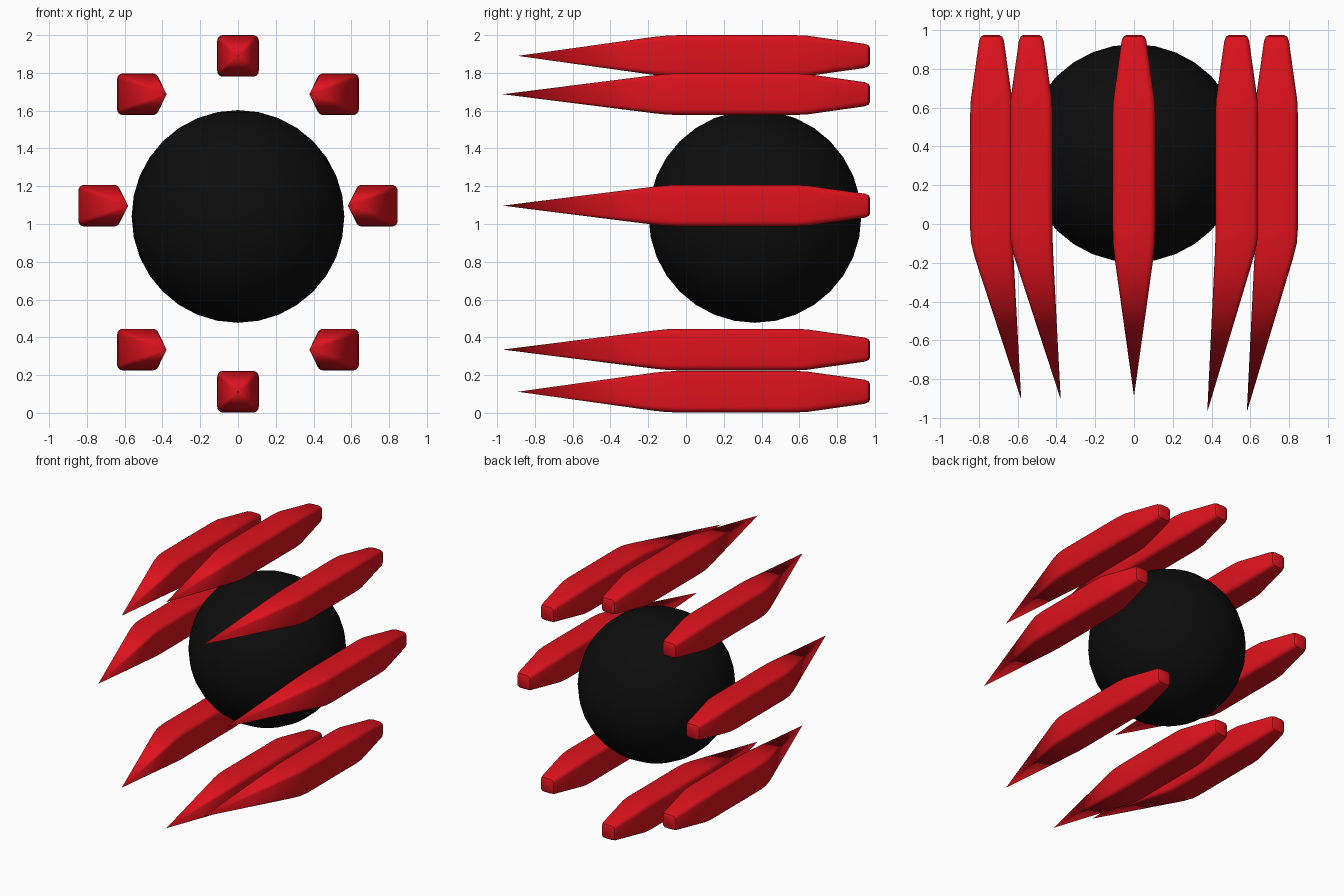
import bpy, bmesh
from math import sin, cos, pi, radians

if "Cube" in bpy.data.objects:
    bpy.data.objects.remove(bpy.data.objects["Cube"])


def material(name, color):
    m = bpy.data.materials.new(name)
    m.diffuse_color = color
    m.use_nodes = True
    m.node_tree.nodes["Principled BSDF"].inputs["Base Color"].default_value = m.diffuse_color
    return m


red = material("red", (0.72, 0.006, 0.012, 1))
black = material("black", (0.004, 0.004, 0.004, 1))


def smooth(ob):
    bpy.ops.object.select_all(action='DESELECT')
    ob.select_set(True)
    bpy.context.view_layer.objects.active = ob
    bpy.ops.object.shade_smooth_by_angle(angle=radians(30))


# Rounded-square outline, scaled to a half-width of h
def rounded_square(h, r, steps=4):
    pts = []
    for k, (sx, sz) in enumerate(((1, 1), (-1, 1), (-1, -1), (1, -1))):
        for i in range(steps + 1):
            a = k * pi / 2 + i / steps * pi / 2
            pts.append((sx * (h - r) + r * cos(a), sz * (h - r) + r * sin(a)))
    return pts


# Body stations from the blunt back end: y, half-width, corner radius
BODY = [(0.975, 0.040, 0.020), (0.967, 0.055, 0.027), (0.945, 0.064, 0.028),
        (0.64, 0.107, 0.030), (0.57, 0.11, 0.030), (-0.03, 0.11, 0.030)]


def spike(name, x, z, tip_x, tip_y):
    bm = bmesh.new()
    stations = [(y, h, r, x) for y, h, r in BODY]
    # rounded shoulder leading into the pointed nose
    for y, t in ((-0.10, 0.02), (-0.17, 0.085)):
        stations.append((y, 0.11 * (1 - t), 0.03 * (1 - t), x + (tip_x - x) * t))
    rings = [[bm.verts.new((cx + px, y, z + pz)) for px, pz in rounded_square(h, r)]
             for y, h, r, cx in stations]
    n = len(rings[0])
    for a, b in zip(rings, rings[1:]):
        for i in range(n):
            j = (i + 1) % n
            bm.faces.new((a[i], a[j], b[j], b[i]))
    tip = bm.verts.new((tip_x, tip_y, z))
    for i in range(n):
        bm.faces.new((rings[-1][i], rings[-1][(i + 1) % n], tip))
    bm.faces.new(rings[0])
    bmesh.ops.recalc_face_normals(bm, faces=bm.faces)
    me = bpy.data.meshes.new(name)
    bm.to_mesh(me)
    bm.free()
    ob = bpy.data.objects.new(name, me)
    bpy.context.collection.objects.link(ob)
    me.materials.append(red)
    smooth(ob)


# Central ball
bpy.ops.mesh.primitive_uv_sphere_add(segments=32, ring_count=16, radius=0.563,
                                     location=(0, 0.365, 1.04))
ball = bpy.context.object
ball.name = "ball"
ball.data.materials.append(black)
smooth(ball)

# Top and bottom spikes
spike("spike_top", 0, 1.89, 0, -0.89)
spike("spike_bottom", 0, 0.112, 0, -0.89)

# Side spikes, noses bent inwards
for side, s, tip_y in (("left", -1, -0.905), ("right", 1, -0.97)):
    for level, x, z, tip_x in (("upper", 0.53, 1.687, 0.378),
                               ("middle", 0.735, 1.097, 0.582),
                               ("lower", 0.53, 0.335, 0.378)):
        spike(f"spike_{level}_{side}", s * x, z, s * tip_x, tip_y)
